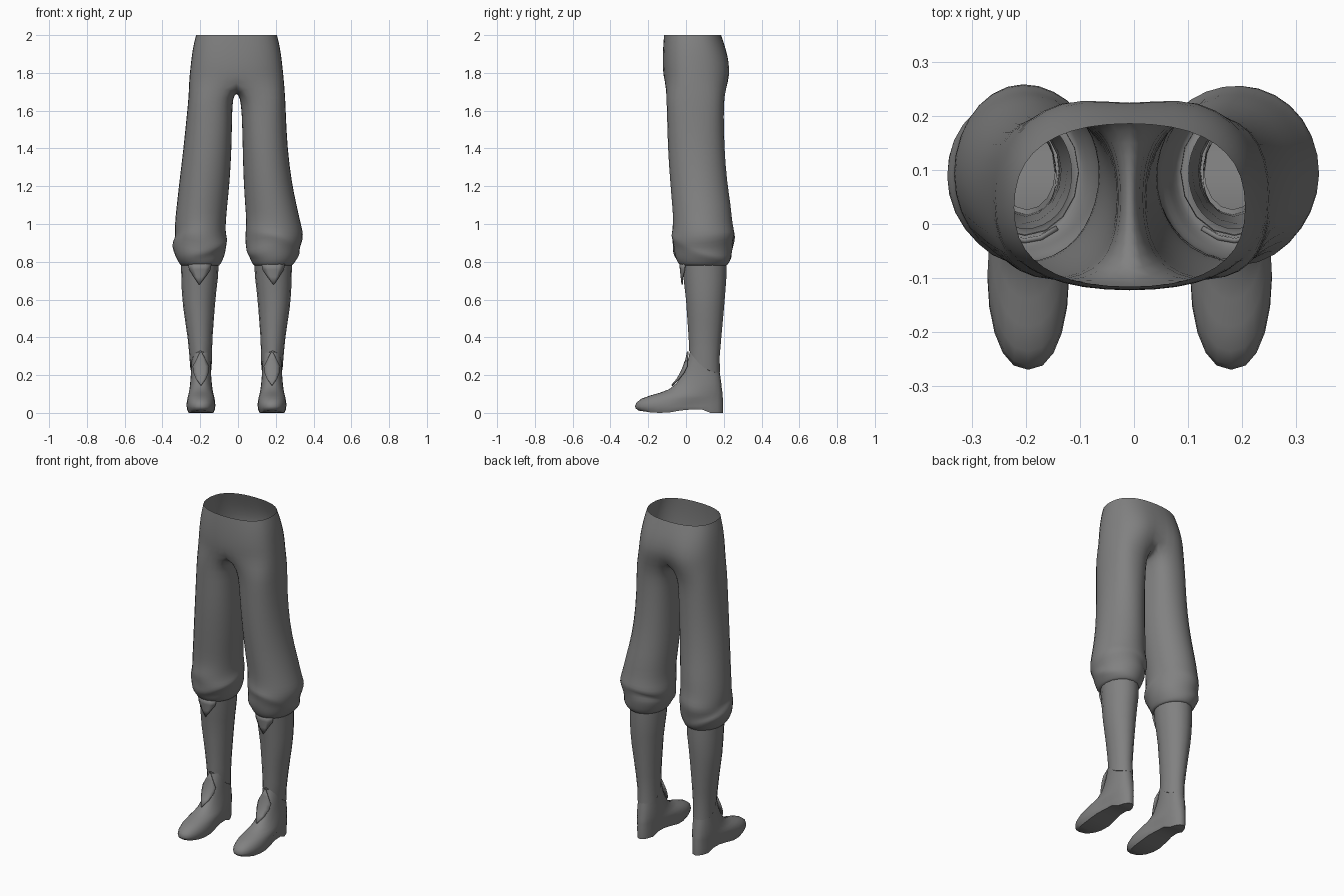
import bpy, bmesh, math

if "Cube" in bpy.data.objects:
    bpy.data.objects.remove(bpy.data.objects["Cube"])

CX = -0.008  # body centre line
grey = bpy.data.materials.new("grey_cloth")
grey.diffuse_color = (0.22, 0.22, 0.22, 1)
grey.use_nodes = True
grey.node_tree.nodes["Principled BSDF"].inputs["Base Color"].default_value = grey.diffuse_color


def interp(table, z):
    """Linear lookup of a row (without its first value) in a table sorted by rising z."""
    if z <= table[0][0]:
        return table[0][1:]
    for a, b in zip(table, table[1:]):
        if z <= b[0]:
            t = (z - a[0]) / (b[0] - a[0])
            return [p + (q - p) * t for p, q in zip(a[1:], b[1:])]
    return table[-1][1:]


def spow(v, e):
    return math.copysign(abs(v) ** e, v)


def loft(bm, rows, closed=True):
    rings = [[bm.verts.new(p) for p in row] for row in rows]
    for a, b in zip(rings, rings[1:]):
        n = len(a)
        for i in range(n if closed else n - 1):
            j = (i + 1) % n
            bm.faces.new((a[i], a[j], b[j], b[i]))
    return rings


def finish(bm, name, angle=60, subsurf=0, thick=0):
    bmesh.ops.remove_doubles(bm, verts=bm.verts, dist=0.0005)
    bmesh.ops.recalc_face_normals(bm, faces=bm.faces)
    mesh = bpy.data.meshes.new(name)
    bm.to_mesh(mesh)
    bm.free()
    mesh.materials.append(grey)
    ob = bpy.data.objects.new(name, mesh)
    bpy.context.collection.objects.link(ob)
    bpy.ops.object.select_all(action='DESELECT')
    ob.select_set(True)
    bpy.context.view_layer.objects.active = ob
    bpy.ops.object.shade_smooth_by_angle(angle=math.radians(angle))
    if thick:
        m = ob.modifiers.new("thickness", 'SOLIDIFY')
        m.thickness, m.offset = thick, 0
    if subsurf:
        m = ob.modifiers.new("smooth", 'SUBSURF')
        m.levels = m.render_levels = subsurf
    return ob


# Trousers: hip rows (z, half width, front y, back y, cleft depth)
HIPS = [(2.0, .217, -.118, .188, 0), (1.95, .230, -.122, .208, .004),
        (1.89, .240, -.125, .232, .012), (1.82, .248, -.125, .250, .026),
        (1.76, .254, -.118, .248, .045)]
# Leg rows (z, right outer, right inner, left outer, left inner, front y, back y)
LEGS = [(1.67, .253, .010, -.264, -.026, -.108, .205), (1.58, .256, .020, -.274, -.030, -.104, .203),
        (1.40, .265, .023, -.292, -.032, -.101, .207), (1.22, .288, .028, -.315, -.042, -.088, .222),
        (1.10, .314, .036, -.328, -.055, -.078, .242), (1.02, .332, .042, -.337, -.062, -.072, .248),
        (.965, .345, .038, -.338, -.064, -.076, .258), (.93, .350, .034, -.338, -.060, -.082, .268),
        (.895, .334, .046, -.346, -.052, -.076, .250), (.86, .328, .042, -.352, -.060, -.072, .250),
        (.83, .326, .056, -.340, -.070, -.060, .246), (.80, .308, .068, -.320, -.084, -.050, .236),
        (.775, .288, .084, -.302, -.098, -.030, .216), (.785, .272, .100, -.288, -.114, -.012, .200)]
bm = bmesh.new()
for side in (1, -1):
    rows = []
    for z, rx, yf, yb, cleft in HIPS:
        row = []
        for k in range(11):
            t = math.radians(-90 + 18 * k)
            s = spow(math.sin(t), .8)
            y = .03 + s * ((yb - .03) if s > 0 else (.03 - yf))
            y -= cleft * {10: 1, 9: .15}.get(k, 0)
            x = rx * max(0, math.cos(t)) ** .85 if 0 < k < 10 else 0
            row.append((CX + side * x, y, z))
        rows.append(row)
    loft(bm, rows, closed=False)
    # Crotch arc closes the last hip row into a leg ring
    yf, yb = rows[-1][0][1], rows[-1][10][1]
    arc = [(CX, yb + (yf - yb) * i / 6, 1.76 - .065 * math.sin(math.pi * i / 6) ** .6)
           for i in range(1, 6)]
    rings = [rows[-1] + arc]
    angles = [-125 + 25 * k for k in range(11)] + [125 + 110 * i / 6 for i in range(1, 6)]
    for z, ro, ri, lo, li, yf, yb in LEGS:
        out, inn = (ro, ri) if side > 0 else (lo, li)
        cx, rx = (out + inn) / 2, abs(out - inn) / 2
        cy, ry = (yf + yb) / 2, (yb - yf) / 2
        e = 1 - .2 * max(0, min(1, (z - 1.3) / .35))
        fold = .9 * max(0, 1 - abs(z - .89) / .11)     # bunched cloth at the knee
        ring = []
        for k, a in enumerate(angles):
            r = math.radians(a)
            w = 1 + .05 * fold * math.sin(3 * r + 60 * z + side)
            dz = .028 * fold * math.sin(2 * r + 1.2 * side + 25 * z)
            ring.append((cx + side * rx * w * spow(math.cos(r), e),
                         cy + ry * w * spow(math.sin(r), e), z + dz))
        rings.append(ring)
    loft(bm, rings)
finish(bm, "trousers", 180, subsurf=1)

# Gaiter rows (z, centre x, half width, front y, back y), for the side of +x from the centre line
GAITER = [(.21, .188, .058, .018, .180), (.25, .188, .056, .020, .174), (.40, .193, .066, .014, .187),
          (.60, .200, .088, .000, .205), (.72, .195, .097, -.014, .214), (.80, .194, .100, -.022, .214)]
# Shoe rows (z, toe y, heel y, forefoot half width, heel half width)
SHOE = [(0, -.250, .195, .074, .060), (.015, -.266, .196, .081, .062), (.035, -.270, .196, .085, .063),
        (.055, -.262, .196, .084, .064), (.075, -.236, .195, .079, .064), (.092, -.190, .194, .073, .064),
        (.106, -.140, .193, .066, .063), (.125, -.090, .190, .060, .062), (.155, -.052, .187, .055, .060),
        (.19, -.028, .182, .052, .057), (.23, -.008, .176, .051, .053), (.28, .010, .170, .052, .051),
        (.32, .020, .168, .053, .052)]
N = 24


def sole_z(y):
    """Underside: heel block, arch and toe spring."""
    if y > .085:
        return 0
    return .018 * max(0, min(1, (y + .1) / .1)) + .012 * max(0, (-.17 - y) / .08)


for side, label in ((1, "right"), (-1, "left")):
    # Gaiter, with its lower edge rising to a point in front
    bm = bmesh.new()
    rings = []
    for j in range(9):
        ring = []
        for k in range(16):
            a = 2 * math.pi * k / 16
            low = .213 + .115 * ((1 - math.sin(a)) / 2) ** 2.2
            z = low + (.80 - low) * max(0, j - 1) / 7
            cx, rx, yf, yb = interp(GAITER, z)
            f = .88 if j == 0 else 1      # lip turned inward
            ring.append((CX + side * (cx + f * rx * math.cos(a)),
                         (yf + yb) / 2 + f * (yb - yf) / 2 * math.sin(a), z))
        rings.append(ring)
    loft(bm, rings)
    finish(bm, label + "_gaiter", 50)

    # Pointed flap hanging below the knee
    bm = bmesh.new()
    rows = []
    for z, h in ((.79, .060), (.76, .055), (.72, .029), (.68, .001)):
        cx, rx, yf, yb = interp(GAITER, z)
        row = []
        for u in (-1, -.5, 0, .5, 1):
            c = u * h / rx
            row.append((CX + side * (cx + u * h),
                        (yf + yb) / 2 - ((yb - yf) / 2) * math.sqrt(1 - c * c) - .010, z))
        rows.append(row)
    loft(bm, rows, closed=False)
    finish(bm, label + "_knee_flap", 40, thick=.009)

    # Shoe, open at the ankle
    bm = bmesh.new()
    rings = []
    for z, yt, yh, fw, hw in SHOE:
        ring = []
        for k in range(N):
            a = 2 * math.pi * k / N
            c, s = math.cos(a), math.sin(a)
            y = (yt + yh) / 2 - c * (yh - yt) / 2
            t = (1 + c) / 2
            w = hw + (fw - hw) * t * t * (3 - 2 * t)
            if z < .06:
                w -= .010 * math.exp(-((y - .03) / .06) ** 2)   # narrow waist
            lift = sole_z(y) * max(0, 1 - z / .035)
            ring.append((CX + side * (.188 + w * spow(s, .85)), y, z + lift))
        rings.append(ring)
    vs = loft(bm, rings)
    base = vs[0]
    for i in range(N // 2):               # sole strips from edge to edge
        quad = [base[i], base[i + 1], base[(N - i - 1) % N], base[(N - i) % N]]
        bm.faces.new(list(dict.fromkeys(quad)))
    finish(bm, label + "_shoe", 50)

    # Diamond tongue over the instep
    bm = bmesh.new()
    rows = []
    profile = sorted((r[0], r[1]) for r in SHOE)
    for z, h in ((.325, .001), (.285, .022), (.245, .042), (.215, .040), (.18, .026), (.145, .001)):
        y0 = interp(profile, z)[0]
        rows.append([(CX + side * (.188 + u * h), y0 - .010 + 9 * (u * h) ** 2, z)
                     for u in (-1, -.5, 0, .5, 1)])
    loft(bm, rows, closed=False)
    finish(bm, label + "_tongue", 40, thick=.009)
